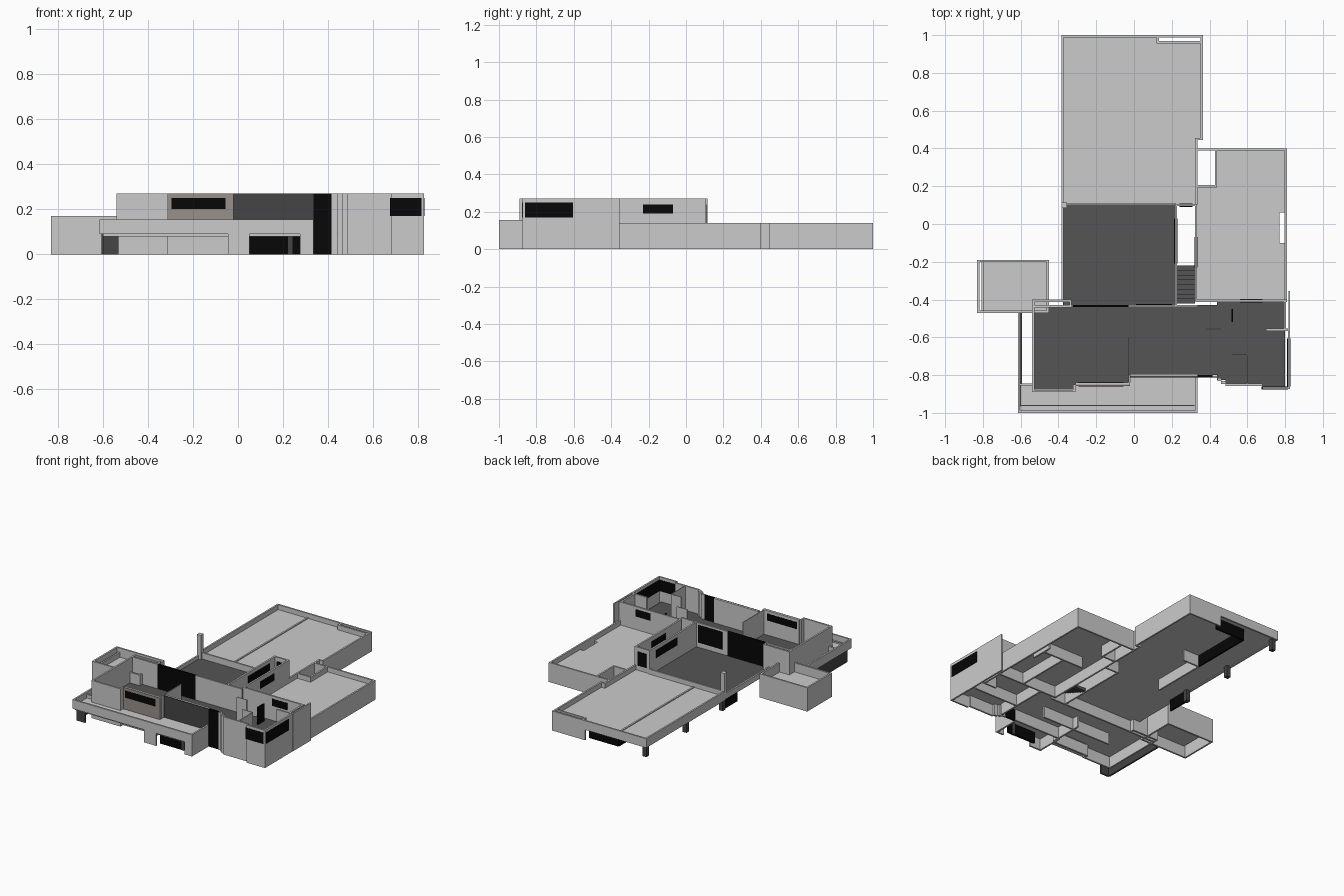
import bpy, bmesh
from mathutils import Matrix, Vector

if "Cube" in bpy.data.objects:
    bpy.data.objects.remove(bpy.data.objects["Cube"])


def colour(name, r, g, b):
    m = bpy.data.materials.new(name)
    m.diffuse_color = (r, g, b, 1)
    m.use_nodes = True
    m.node_tree.nodes["Principled BSDF"].inputs["Base Color"].default_value = m.diffuse_color
    return m


DARK = colour("dark_floor", .09, .09, .09)
CLAD = colour("dark_cladding", .06, .06, .06)
GLASS = colour("black_glass", .002, .002, .002)
BROWN = colour("brown_cladding", .32, .28, .25)
T = .012      # wall thickness
F = .095      # upper floor level
C = .08       # ceiling level of the ground floor
R = .105      # flat roof level
H = .27       # top of the upper walls
P = T + .006  # pane thickness


def boxes(name, specs, mat=None):
    """One object from boxes given as (x0, x1, y0, y1, z0, z1)."""
    bm = bmesh.new()
    for x0, x1, y0, y1, z0, z1 in specs:
        c = Vector(((x0 + x1) / 2, (y0 + y1) / 2, (z0 + z1) / 2))
        s = Matrix.Diagonal((x1 - x0, y1 - y0, z1 - z0, 1))
        bmesh.ops.create_cube(bm, size=1, matrix=Matrix.Translation(c) @ s)
    me = bpy.data.meshes.new(name)
    bm.to_mesh(me)
    bm.free()
    ob = bpy.data.objects.new(name, me)
    bpy.context.collection.objects.link(ob)
    if mat:
        me.materials.append(mat)
    return ob


def along_x(x0, x1, y, z0, z1, t=T):
    return (x0, x1, y - t / 2, y + t / 2, z0, z1)


def along_y(x, y0, y1, z0, z1, t=T):
    return (x - t / 2, x + t / 2, y0, y1, z0, z1)


def ring(x0, x1, y0, y1, z0, z1):
    """Four walls inside a rectangle."""
    return [(x0, x1, y0, y0 + T, z0, z1), (x0, x1, y1 - T, y1, z0, z1),
            (x0, x0 + T, y0 + T, y1 - T, z0, z1), (x1 - T, x1, y0 + T, y1 - T, z0, z1)]


def roof(name, rects, z):
    """Flat roof made of rectangles, down to ceiling level."""
    boxes(name + "_roof", [(*r, C, z) for r in rects])


# Rear wing: flat roof over carport and ground floor rooms
roof("rear", [(-.378, .335, .10, .96), (.335, .355, .45, .96), (-.378, .12, .96, .99)], R)
boxes("rear_parapet", [
    along_x(-.385, .365, .994, .075, .14), along_x(.10, .365, .994, 0, .075),
    along_y(-.379, .10, .988, .075, .14), along_y(.358, .45, .988, 0, .14),
    along_y(.329, .10, .45, 0, .14), along_x(.323, .364, .45, 0, .14),
    along_x(-.385, .22, .106, C, .14), along_y(-.14, .112, .988, R - .005, R + .006),
    along_x(.12, .352, .962, C, .14), along_y(.126, .968, .988, C, .14)])
boxes("rear_ground_walls", [along_y(-.13, .10, .50, 0, C), along_x(-.13, .0, .50, 0, C)])
boxes("rear_ground_glass", [along_y(-.13, .50, .95, 0, C), along_x(-.13, .10, .95, 0, C)], GLASS)
boxes("carport_posts", [(-.375, -.345, y, y + .03, 0, C) for y in (.955, .50, .09)], CLAD)

# Right wing: flat roof with open corner court and a side notch
roof("right_wing", [(.33, .43, -.40, .20), (.43, .77, -.40, .39),
                    (.77, .80, -.40, -.10), (.77, .80, .06, .39)], R)
boxes("right_wing_walls", [
    along_y(.804, -.40, .40, 0, .14), along_x(.33, .81, .394, 0, .14),
    along_y(.434, .20, .39, 0, .14), along_x(.33, .44, .20, 0, .14),
    along_y(.764, -.10, .06, 0, C), along_x(.44, .764, .0, 0, C),
    along_y(.60, -.40, 0, 0, C)])

# Left garage block with recessed roof
roof("garage", [(-.802, -.455, -.465, -.195)], R)
boxes("garage_walls", ring(-.83, -.45, -.47, -.19, 0, .17) + [along_y(-.802, -.46, -.20, C, .14)])

# Dark upper floors
boxes("terrace_floor_finish", [(-.375, .22, -.43, .10, F - .007, F)], DARK)
boxes("terrace_ceiling", [(-.375, .22, -.43, .10, C, F - .007)])
FLOORS = [(-.53, -.31, -.875, -.44), (-.31, -.03, -.845, -.43), (-.03, .442, -.80, -.43),
          (.44, .485, -.825, -.41), (.485, .68, -.848, -.41), (.68, .80, -.862, -.41)]
boxes("upper_floor_finish", [(*f, F - .007, F) for f in FLOORS], DARK)
boxes("upper_floor_ceiling", [(*f, C, F - .007) for f in FLOORS])
boxes("terrace_edge", [along_y(-.379, -.40, .10, C, .12)])
boxes("terrace_column", [(-.385, -.355, .085, .115, C, H)])

# Stair hall walls, stairs and windows
boxes("stair_hall_walls", [
    along_y(.222, -.43, .106, 0, H), along_y(.328, -.41, .106, 0, H),
    along_x(.228, .322, .10, 0, H)])
boxes("stairs", [(.228, .322, -.42 + i * .025, -.395 + i * .025,
                  F - .02 - i * .01, F - i * .01) for i in range(8)], DARK)
boxes("stair_hall_windows", [
    along_y(.222, -.21, .03, .19, .245, P), along_y(.328, -.23, -.07, .19, .24, P),
    along_x(.24, .31, .10, .14, .24, P)], GLASS)

# Upper storey rear walls
boxes("upper_rear_walls", [
    along_x(-.03, .34, -.434, 0, H), along_x(-.33, -.03, -.434, 0, F),
    along_x(.328, .81, -.406, 0, H)])
boxes("sliding_glass", [along_x(-.325, -.03, -.434, F, H)], GLASS)
boxes("upper_rear_windows", [
    along_x(.01, .20, -.43, .13, .255), along_x(.56, .68, -.406, .20, .25, P)], GLASS)

# Left end of the upper storey with double rear wall
boxes("left_end_walls", [
    along_y(-.534, -.89, -.40, 0, H), along_x(-.528, -.33, -.406, 0, H),
    along_x(-.528, -.33, -.436, 0, H), along_y(-.336, -.43, -.412, 0, H),
    along_x(-.528, -.31, -.884, 0, H), along_y(-.316, -.878, -.85, 0, H)])

# Front of the upper storey: coloured cladding outside, grey lining inside
boxes("front_lining", [along_x(-.31, -.02, -.844, F, H), along_x(-.02, .335, -.80, F, H)])
boxes("brown_panel", [along_x(-.31, -.02, -.853, F, H, .008)], BROWN)
boxes("front_strip_window", [along_x(-.295, -.055, -.848, .20, .25, .022)], GLASS)
boxes("dark_front_panel", [along_x(-.02, .335, -.809, F, H, .008)], CLAD)
boxes("tower_glass", [along_x(.335, .415, -.806, 0, H)], GLASS)
boxes("stepped_piers", [
    along_x(.415, .443, -.81, 0, H), along_x(.441, .463, -.823, 0, H, .016),
    along_x(.461, .487, -.838, 0, H, .016)])
boxes("front_right_walls", [
    along_x(.485, .68, -.851, 0, H), along_x(.68, .826, -.868, 0, H),
    along_y(.82, -.862, -.56, 0, H), along_y(.822, -.56, -.355, 0, H, .01),
    along_x(.70, .814, -.56, 0, H), along_y(.80, -.554, -.412, 0, H)])
boxes("corner_window", [
    along_x(.675, .815, -.868, .17, .25, P), along_y(.82, -.86, -.605, .17, .25, P)], GLASS)

# Upper storey partitions
boxes("partitions", [
    along_y(-.03, -.838, -.60, F, H, .006), along_x(.38, .46, -.555, F, H, .006),
    along_y(.60, -.845, -.69, F, H, .006), along_x(.52, .60, -.69, F, H, .006)])
boxes("dark_doors", [along_y(.52, -.52, -.45, F, .22, .008)], GLASS)

# Front balcony and its deep fascia
roof("balcony", [(-.54, .33, -.99, -.885), (-.60, -.54, -.99, -.85), (-.31, .33, -.885, -.858),
                 (-.02, .33, -.858, -.81)], R + .01)
boxes("balcony_fascia", [
    along_x(-.615, .335, -.994, .09, .155), along_y(-.609, -.988, -.47, .09, .155),
    along_y(.329, -.988, -.81, 0, .155), along_x(-.603, -.54, -.85, .09, .14),
    along_x(-.60, .32, -.96, .10, .125, .006)])
boxes("porch_front", [
    along_x(-.045, .05, -.994, 0, .09), along_x(.275, .335, -.994, 0, .09),
    along_y(-.039, -.988, -.80, 0, C)])
boxes("porch_glass", [along_x(.05, .275, -.95, 0, C)], GLASS)
boxes("porch_frame", [along_x(.222, .242, -.95, 0, C, P)], CLAD)
boxes("dark_garden_wall", [along_y(-.60, -.965, -.47, 0, .09), along_x(-.60, -.53, -.97, 0, .09)], CLAD)

# Ground floor walls beneath the upper storey
boxes("ground_walls", [
    along_x(-.32, -.04, -.855, 0, C), along_y(-.03, -.85, -.60, 0, C),
    along_x(-.04, .34, -.80, 0, C), along_x(-.33, .22, -.65, 0, C),
    along_y(.45, -.80, -.41, 0, C), along_x(.45, .80, -.65, 0, C)])
boxes("ground_glass", [along_y(-.36, -.06, .09, 0, C)], GLASS)
